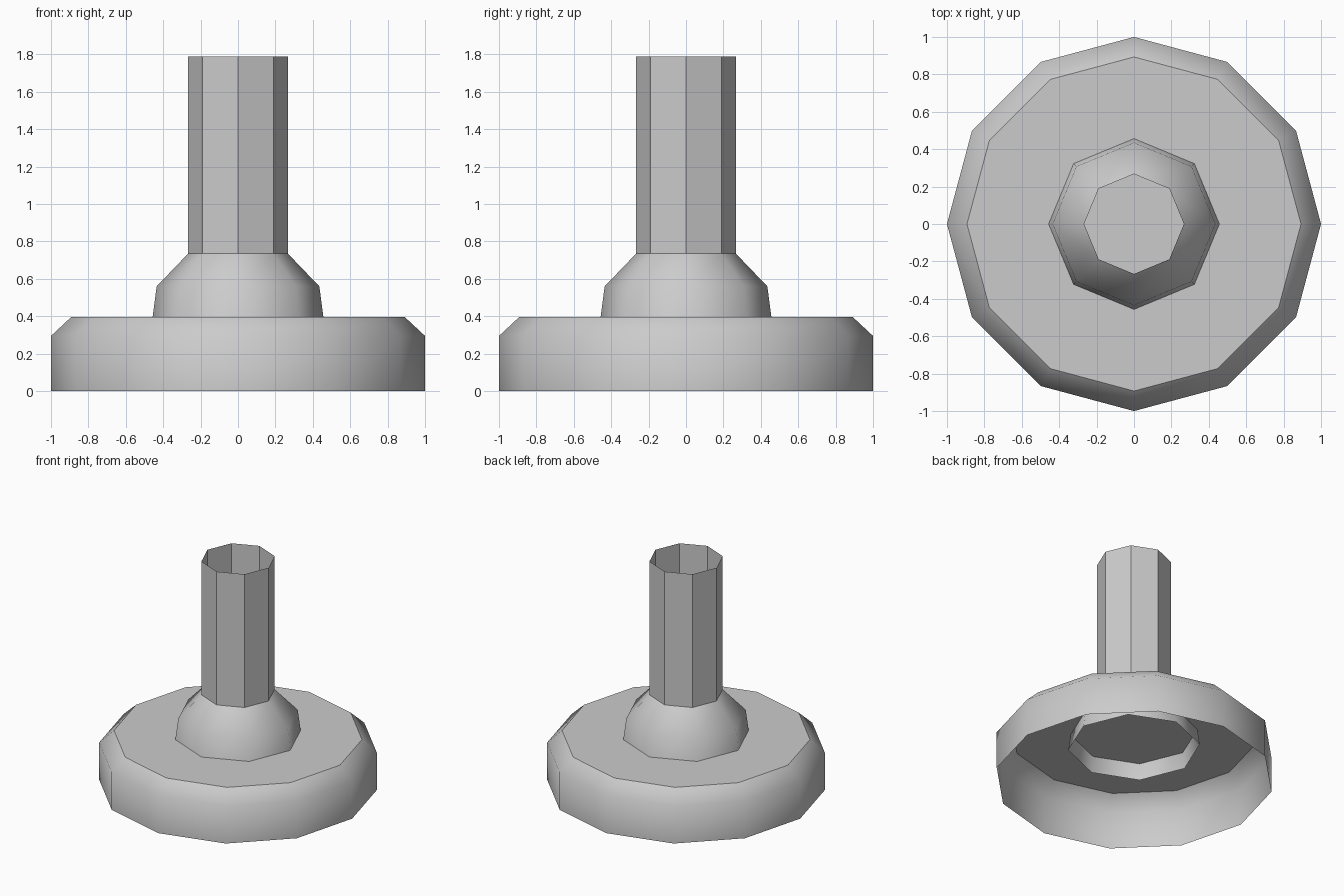
import bpy
import math

cube = bpy.data.objects.get("Cube")
if cube:
    bpy.data.objects.remove(cube, do_unlink=True)

grey = bpy.data.materials.new("plain grey")
grey.use_nodes = True
colour = (0.6, 0.6, 0.6, 1)
grey.diffuse_color = colour
grey.node_tree.nodes["Principled BSDF"].inputs["Base Color"].default_value = colour


def lathe(name, profile, sides, smooth, capped=False):
    """Open shell turned from (radius, height) rings, with an optional flat top."""
    verts = [(r * math.cos(math.tau * i / sides), r * math.sin(math.tau * i / sides), z)
             for r, z in profile for i in range(sides)]
    faces = []
    for ring in range(len(profile) - 1):
        low, high = ring * sides, (ring + 1) * sides
        for i in range(sides):
            j = (i + 1) % sides
            faces.append((low + i, low + j, high + j, high + i))
    if capped:
        faces.append(tuple(range(len(verts) - sides, len(verts))))
    mesh = bpy.data.meshes.new(name)
    mesh.from_pydata(verts, [], faces)
    mesh.materials.append(grey)
    for face in mesh.polygons:
        face.use_smooth = smooth and len(face.vertices) == 4
    obj = bpy.data.objects.new(name, mesh)
    bpy.context.collection.objects.link(obj)
    return obj


# Hollow round foot with a bevelled rim and a flat top
lathe("base", [(1, 0), (1, 0.295), (0.893, 0.395)], 12, True, capped=True)

# Collar that runs through the foot and hangs a little below its top
lathe("collar", [(0.473, 0.27), (0.435, 0.56), (0.267, 0.735)], 8, True)

# Open, faceted tube
lathe("stem", [(0.267, 0.735), (0.267, 1.79)], 8, False)
